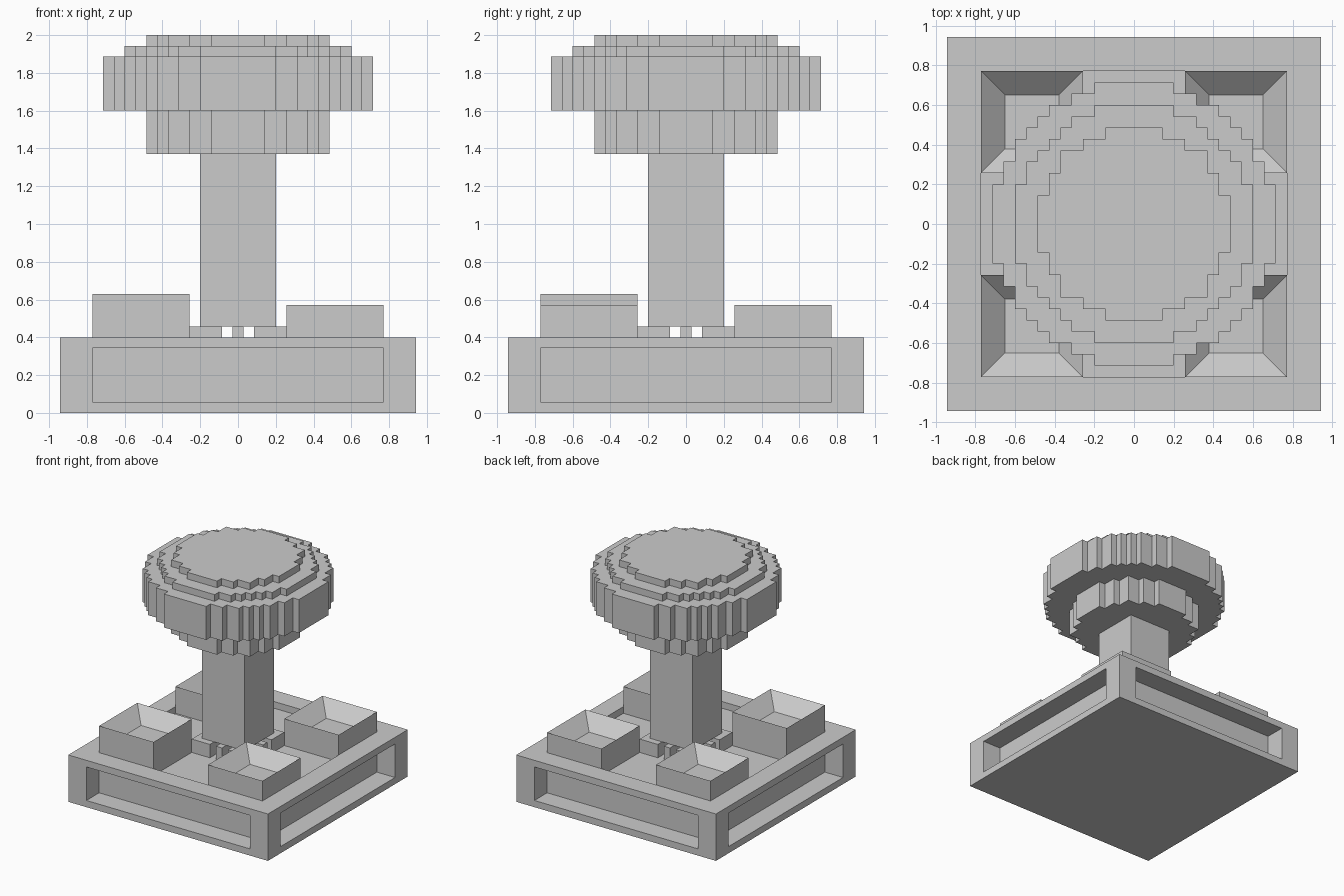
import bpy, bmesh, math

if "Cube" in bpy.data.objects:
    bpy.data.objects.remove(bpy.data.objects["Cube"])

U = 2 / 35  # one grid cell


def finish(bm, name):
    bmesh.ops.recalc_face_normals(bm, faces=bm.faces)
    mesh = bpy.data.meshes.new(name)
    bm.to_mesh(mesh)
    bm.free()
    ob = bpy.data.objects.new(name, mesh)
    bpy.context.collection.objects.link(ob)
    return ob


def box(name, x, y, z, hole=None):
    """Box from ranges in cells; hole = (wall thickness, depth) sinks the top face."""
    bm = bmesh.new()
    bmesh.ops.create_cube(bm, size=1)
    for v in bm.verts:
        for i, (lo, hi) in enumerate((x, y, z)):
            v.co[i] = (hi if v.co[i] > 0 else lo) * U
    if hole:
        top = max(bm.faces, key=lambda f: f.calc_center_median().z)
        bmesh.ops.inset_region(bm, faces=[top], thickness=hole[0] * U)
        for v in top.verts:
            v.co.z -= hole[1] * U
    return finish(bm, name)


def stepped_disc(name, radius, z0, z1):
    """Round plate whose outline follows the grid in steps."""
    n = int(radius)
    half = {k: int(math.sqrt(radius ** 2 - k * k)) + 0.5 for k in range(n + 1)}
    right = []
    for k in range(-n, n + 1):
        for p in ((half[abs(k)], k - 0.5), (half[abs(k)], k + 0.5)):
            if right and right[-1][0] == p[0]:
                if len(right) > 1 and right[-2][0] == p[0]:
                    right.pop()
            right.append(p)
    outline = right + [(-x, -y) for x, y in right]
    bm = bmesh.new()
    face = bm.faces.new([bm.verts.new((x * U, y * U, z0 * U)) for x, y in outline])
    ext = bmesh.ops.extrude_face_region(bm, geom=[face], use_keep_orig=True)
    for v in ext["geom"]:
        if isinstance(v, bmesh.types.BMVert):
            v.co.z = z1 * U
    finish(bm, name)


# Base: floor slab, recessed core, corner posts and raised rim
box("base_floor", (-16.5, 16.5), (-16.5, 16.5), (0, 1))
box("base_core", (-13.5, 13.5), (-13.5, 13.5), (1, 6))
low, high = (-16.5, -13.5), (13.5, 16.5)
for x in (low, high):
    for y in (low, high):
        box("corner_post", x, y, (1, 6))
for side in (low, high):
    box("rim_long", (-16.5, 16.5), side, (6, 7))
    box("rim_short", side, (-13.5, 13.5), (6, 7))

# Corner blocks with square sockets; the front left one is taller
near, far = (-13.5, -4.5), (4.5, 13.5)
for x in (near, far):
    for y in (near, far):
        top = 11 if x == near and y == near else 10
        box("corner_block", x, y, (6, top), hole=(3, 2))

# Slotted foot beneath the stem
spans = ((-4.5, -1.5), (-0.5, 0.5), (1.5, 4.5))
for x in spans:
    for y in spans:
        box("stem_foot", x, y, (6, 8))

# Stem and stepped round knob
box("stem", (-3.5, 3.5), (-3.5, 3.5), (8, 24))
stepped_disc("knob_collar", 8.5, 24, 28)
stepped_disc("knob_body", 12.5, 28, 33)
stepped_disc("knob_shoulder", 10.5, 33, 34)
stepped_disc("knob_top", 8.5, 34, 35)
